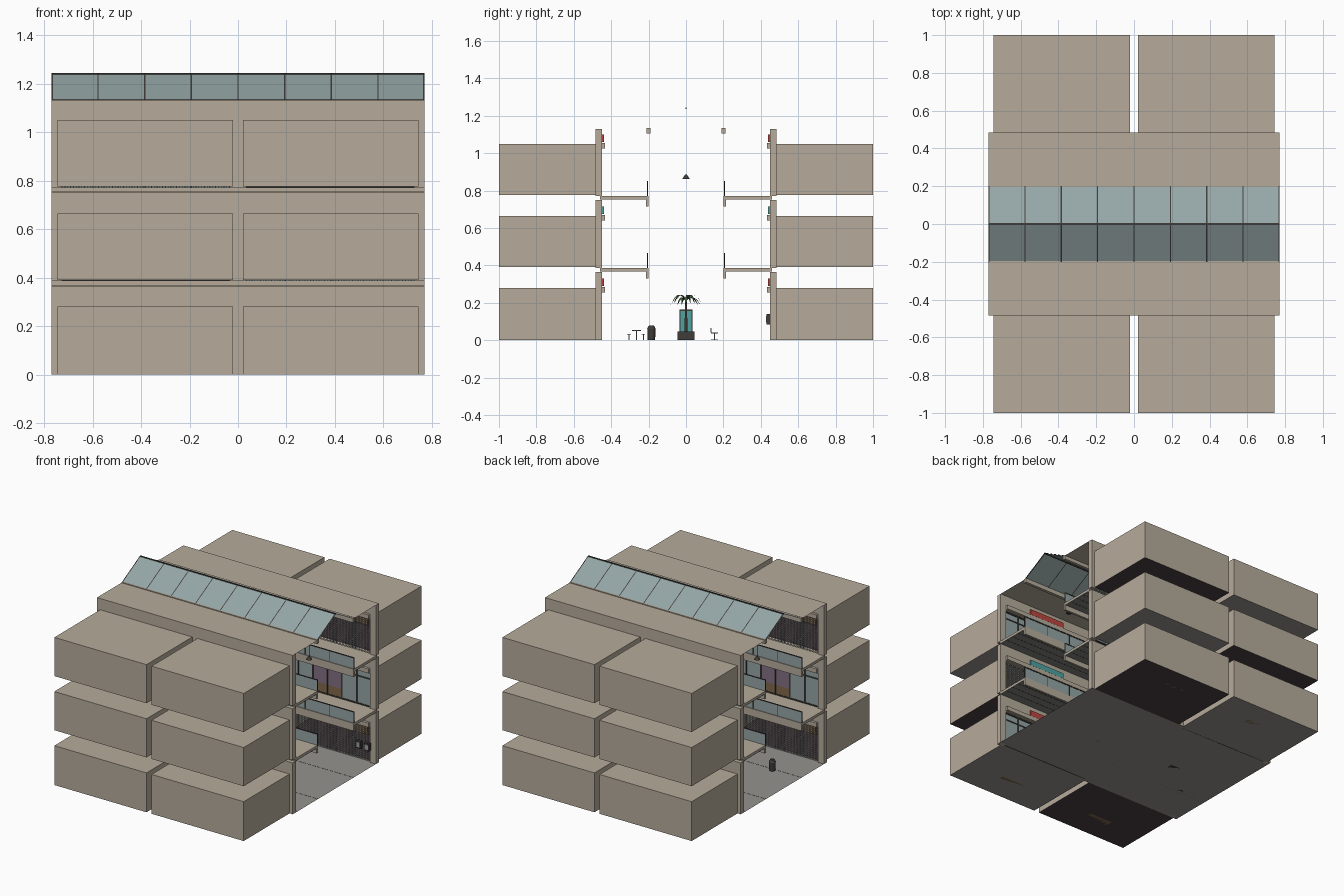
import bpy, bmesh, math
from mathutils import Vector

if "Cube" in bpy.data.objects:
    bpy.data.objects.remove(bpy.data.objects["Cube"])

def mat(name, r, g, b):
    m = bpy.data.materials.new(name)
    m.diffuse_color = (r, g, b, 1)
    m.use_nodes = True
    m.node_tree.nodes["Principled BSDF"].inputs["Base Color"].default_value = m.diffuse_color
    return m

TAN = mat("tan_wall", .47, .41, .33)
FLOOR = mat("floor_grey", .30, .29, .27)
CEIL = mat("ceiling_grey", .22, .22, .21)
GLASS = mat("glass", .30, .38, .38)
DARK = mat("dark_metal", .05, .045, .04)
STEEL = mat("steel", .35, .36, .36)
RED = mat("red", .5, .06, .05)
TEAL = mat("teal", .08, .36, .36)
PURPLE = mat("purple_floor", .07, .05, .055)
WOOD = mat("wood", .22, .14, .07)
LILAC = mat("lilac", .22, .16, .22)
GREEN = mat("leaf", .08, .14, .05)

def finish(bm, name, m):
    me = bpy.data.meshes.new(name)
    bm.to_mesh(me)
    bm.free()
    me.materials.append(m)
    ob = bpy.data.objects.new(name, me)
    bpy.context.collection.objects.link(ob)
    return ob

def boxes(name, m, items):
    """one object from (x0,x1,y0,y1,z0,z1) boxes"""
    bm = bmesh.new()
    for x0, x1, y0, y1, z0, z1 in items:
        v = bmesh.ops.create_cube(bm, size=1)["verts"]
        for p in v:
            p.co = ((x0 + x1) / 2 + p.co.x * (x1 - x0), (y0 + y1) / 2 + p.co.y * abs(y1 - y0),
                    (z0 + z1) / 2 + p.co.z * (z1 - z0))
    return finish(bm, name, m)

def quads(name, m, polys):
    bm = bmesh.new()
    for q in polys:
        bm.faces.new([bm.verts.new(p) for p in q])
    return finish(bm, name, m)

def flat(name, m, x0, x1, y0, y1, z):
    return quads(name, m, [[(x0, y0, z), (x1, y0, z), (x1, y1, z), (x0, y1, z)]])

def cone(name, m, x, y, z0, z1, r0, r1, n=12):
    bm = bmesh.new()
    bmesh.ops.create_cone(bm, cap_ends=True, segments=n, radius1=r0, radius2=r1, depth=z1 - z0)
    bmesh.ops.translate(bm, verts=bm.verts, vec=(x, y, (z0 + z1) / 2))
    ob = finish(bm, name, m)
    ob.data.shade_smooth()
    ob.data.set_sharp_from_angle(angle=math.radians(35))
    return ob

L = .77
P = .385

# ground floor with tile joints
flat("ground_floor", FLOOR, -L, L, -.485, .485, 0)
boxes("floor_joints", DARK, [(-L, L, y - .001, y + .001, 0, .0008) for y in (-.2, .2)])

for s in (-1, 1):
    # roof strip between wall and skylight, with eave beam
    flat("roof_deck", TAN, -L, L, s * .20, s * .485, 1.13)
    boxes("eave_beam", TAN, [(-L, L, s * .19, s * .21, 1.105, 1.135)])
    # skylight slope: glass and rafters
    quads("skylight_glass", GLASS, [[(-L, s * .205, 1.13), (L, s * .205, 1.13), (L, 0, 1.24), (-L, 0, 1.24)]])
    bars = []
    for i in range(9):
        x = max(-L + .003, min(L - .003, -L + i * L / 4))
        for d in (.0, .004):
            bars.append([(x - .003, s * .205, 1.129 + d), (x + .003, s * .205, 1.129 + d),
                         (x + .003, 0, 1.239 + d), (x - .003, 0, 1.239 + d)])
    quads("skylight_rafters", DARK, bars)

    for lev in range(3):
        z = lev * P
        top = z + (.365 if lev < 2 else .36)
        # front wall with two openings
        wall = [(-L, L, s * .45, s * .485, z + .25, top)]
        wall += [(x - w, x + w, s * .45, s * .485, z, z + .25) for x, w in ((-.7475, .0225), (0, .035), (.7475, .0225))]
        boxes("shopping_wall", TAN, wall)
        if lev < 2:
            # gallery above, with edge beam and glass railing
            e = z + P
            boxes("gallery_slab", TAN, [(-L, L, s * .20, s * .46, e - .018, e), (-L, L, s * .20, s * .215, e - .055, e - .018)])
            flat("gallery_ceiling", CEIL, -L, L, s * .215, s * .45, e - .0195)
            boxes("ceiling_joints", DARK, [(-L, L, s * y - .001, s * y + .001, e - .0205, e - .0195) for y in (.27, .33, .39)])
            boxes("railing_glass", GLASS, [(-L, L, s * .206 - .001, s * .206 + .001, e, e + .076)])
            boxes("railing_rail", DARK, [(-L, L, s * .206 - .003, s * .206 + .003, e + .075, e + .081)] +
                  [(x - .002, x + .002, s * .206 - .003, s * .206 + .003, e, e + .076)
                   for x in [-.768 + i * .192 for i in range(9)]])
        for h in (-1, 1):
            a, b = sorted((h * .02, h * .745))
            ya, yb, zt = s * .485, s * 1.0, z + .28
            zf = z + (.005 if lev else 0)
            # shop shell, open towards the atrium
            quads("shop_shell", TAN, [
                [(a, ya, zt), (b, ya, zt), (b, yb, zt), (a, yb, zt)],
                [(a, yb, zf), (b, yb, zf), (b, yb, zt), (a, yb, zt)],
                [(a, ya, zf), (a, yb, zf), (a, yb, zt), (a, ya, zt)],
                [(b, ya, zf), (b, yb, zf), (b, yb, zt), (b, ya, zt)]])
            odd = (lev + (s > 0) + (h > 0)) % 2
            flat("shop_floor", FLOOR if odd else PURPLE, a, b, ya, yb, zf)
            c = h * .38
            boxes("shop_counter", WOOD, [(c - .09, c + .09, s * .82 - .03, s * .82 + .03, zf, zf + .08)])
            boxes("shop_shelf", WOOD, [(a + .04, b - .04, s * .985 - .012, s * .985 + .012, zf + k, zf + k + .008)
                                       for k in (.05, .11, .17)])
            # sign panel and ledge
            boxes("sign_panel", (RED, TEAL)[lev % 2], [(c - .14, c + .14, s * .444 - .006, s * .444 + .006, z + .29, z + .33)])
            boxes("shutter_box", TAN, [(c - .345, c + .345, s * .441 - .009, s * .441 + .009, z + .255, z + .285)])
            o0, o1 = sorted((h * .035, h * .725))
            y = s * .465
            # closed grille on +y, +x, ground and alternating from there
            closed = (lev + (s > 0) + (h > 0)) % 2 == 0
            if closed:
                w = o1 - o0
                g = [(o0 + w * i / 60 - .0015, o0 + w * i / 60 + .0015, y - .0015, y + .0015, z, z + .25) for i in range(61)]
                g += [(o0, o1, y - .0012, y + .0012, z + .25 * i / 18, z + .25 * i / 18 + .0025) for i in range(18)]
                boxes("roller_grille", STEEL, g)
            else:
                n, w = 6, (o1 - o0) / 6
                boxes("shopfront_frame", DARK,
                      [(o0 + w * i - .004, o0 + w * i + .004, y - .006, y + .006, z, z + .25) for i in range(n + 1)] +
                      [(o0, o1, y - .005, y + .005, z + k, z + k + .008) for k in (0, .195, .242)])
                boxes("shopfront_glass", GLASS,
                      [(o0 + w * i, o0 + w * (i + 1), y - .001, y + .001, z, z + .25) for i in (0, 1, 4, 5)] +
                      [(o0 + w * 2, o0 + w * 4, y - .001, y + .001, z + .2, z + .25)])
                boxes("door_leaves", LILAC, [(o0 + w * i + .004, o0 + w * (i + 1) - .004, y - .002, y + .002, z + .07, z + .195) for i in (2, 3)])
                boxes("door_base", WOOD, [(o0 + w * 2, o0 + w * 4, y - .002, y + .002, z, z + .07)])

# ridge bar and pendant lamps
boxes("ridge_bar", DARK, [(-L, L, -.004, .004, 1.236, 1.243)])
for x in (-.56, -.19, .19, .56):
    cone("pendant_shade", DARK, x, 0, .862, .885, .02, .005, 16)
    cone("pendant_cable", DARK, x, 0, .885, 1.238, .001, .001, 6)

# palms in planters
def palm(x):
    boxes("planter", DARK, [(x - .045, x + .045, -.045, .045, 0, .045)])
    cone("palm_trunk", WOOD, x, 0, .045, .215, .008, .005, 8)
    bm = bmesh.new()
    for k in range(11):
        t = k * math.tau / 11
        d, q = Vector((math.cos(t), math.sin(t), 0)), Vector((-math.sin(t), math.cos(t), 0))
        rise = .035 if k % 2 else .022
        prev = None
        for i in range(7):
            u = i / 6
            p = Vector((x, 0, .21)) + d * (.085 * u) + Vector((0, 0, 4 * rise * u * (1 - u * .85) - .035 * u * u))
            w = .009 * math.sin(math.pi * (.1 + .88 * u))
            cur = [bm.verts.new(p - q * w), bm.verts.new(p + q * w)]
            if prev:
                bm.faces.new((prev[0], prev[1], cur[1], cur[0]))
            prev = cur
    finish(bm, "palm_fronds", GREEN)

for x in (-.33, .33):
    palm(x)

# directory kiosk
boxes("kiosk_body", DARK, [(-.03, .03, -.04, .04, 0, .02), (-.02, .02, -.035, .035, .02, .165)])
boxes("kiosk_screen", TEAL, [(-.022, .022, -.029, .029, .04, .155)])

# litter bins
for x in (-.55,):
    cone("bin_body", DARK, x, -.185, 0, .06, .02, .022, 16)
    cone("bin_lid", DARK, x, -.185, .06, .077, .023, .014, 16)

# benches
for x in (-.15, .15):
    boxes("bench", STEEL, [(x - .09, x + .09, .135, .17, .036, .041), (x - .09, x + .09, .13, .135, .042, .064)] +
          [(x + d - .003, x + d + .003, .149, .155, 0, .036) for d in (-.07, .07)] +
          [(x + d - .003, x + d + .003, .135, .17, 0, .004) for d in (-.07, .07)])

# cafe table with two stools
cone("table_top", STEEL, .2, -.265, .05, .054, .025, .025, 16)
cone("table_leg", STEEL, .2, -.265, 0, .05, .003, .003, 8)
for y in (-.305, -.228):
    cone("stool_seat", STEEL, .2, y, .03, .034, .01, .01, 12)
    cone("stool_leg", STEEL, .2, y, 0, .03, .003, .003, 8)

# wall phones
for x in (.645, .71):
    boxes("wall_phone", DARK, [(x - .02, x + .02, .43, .45, .085, .14)])
    boxes("phone_face", STEEL, [(x - .013, x + .013, .427, .43, .095, .13)])
